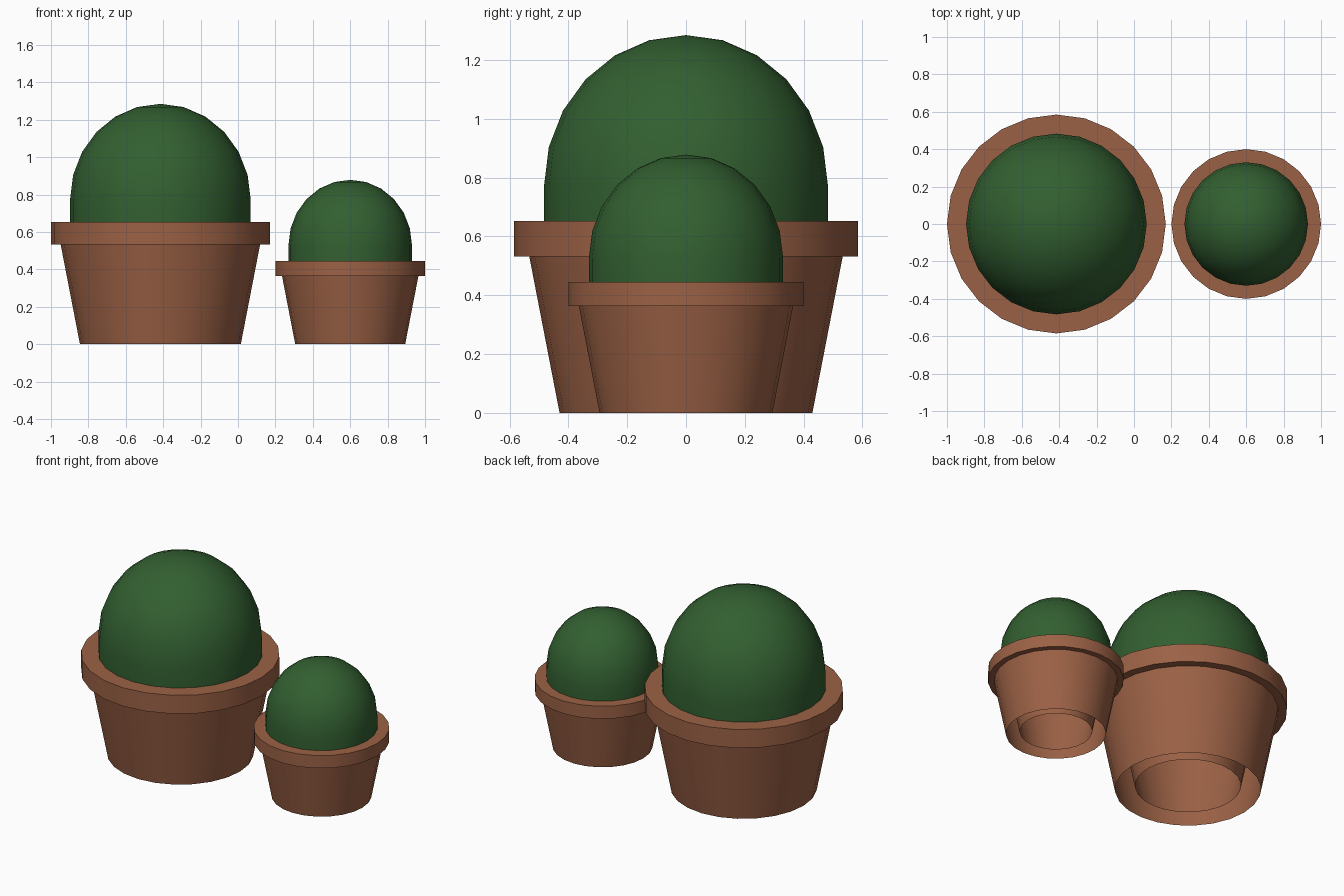
import bpy, bmesh
from math import sin, cos, pi, radians

if "Cube" in bpy.data.objects:
    bpy.data.objects.remove(bpy.data.objects["Cube"])

SIDES = 24


def material(name, color):
    m = bpy.data.materials.new(name)
    m.diffuse_color = color
    m.use_nodes = True
    m.node_tree.nodes["Principled BSDF"].inputs["Base Color"].default_value = m.diffuse_color
    return m


def lathe(name, profile, mat, x, scale):
    """Spin a (radius, z) profile around z; radius 0 makes a pole."""
    bm = bmesh.new()
    rings = []
    for r, z in profile:
        if r == 0:
            rings.append([bm.verts.new((0, 0, z))] * SIDES)
        else:
            rings.append([bm.verts.new((r * cos(2 * pi * i / SIDES),
                                        r * sin(2 * pi * i / SIDES), z))
                          for i in range(SIDES)])
    for a, b in zip(rings, rings[1:]):
        for i in range(SIDES):
            j = (i + 1) % SIDES
            corners = [a[i], a[j], b[j], b[i]]
            bm.faces.new(list(dict.fromkeys(corners)))
    for f in bm.faces:
        f.smooth = True
    mesh = bpy.data.meshes.new(name)
    bm.to_mesh(mesh)
    bm.free()
    mesh.set_sharp_from_angle(angle=radians(30))
    mesh.materials.append(mat)
    ob = bpy.data.objects.new(name, mesh)
    ob.location.x = x
    ob.scale = (scale,) * 3
    bpy.context.collection.objects.link(ob)
    return ob


clay = material("terracotta", (0.33, 0.12, 0.06, 1))
green = material("cactus_green", (0.032, 0.115, 0.03, 1))

# Pot: outer wall, overhanging rim, then inner wall; open underneath
pot = [(0.43, 0), (0.533, 0.532), (0.585, 0.532), (0.585, 0.652),
       (0.437, 0.652), (0.312, 0.023)]

# Cactus: short straight collar below a slightly tall half dome
dome = [(0.483, 0.652)]
dome += [(0.483 * cos(radians(a)), 0.772 + 0.513 * sin(radians(a)))
         for a in range(0, 90, 15)]
dome += [(0, 1.285)]

# Large and small potted plants
for size, x, s in (("large", -0.415, 1.0), ("small", 0.60, 0.4 / 0.585)):
    lathe(size + "_pot", pot, clay, x, s)
    lathe(size + "_cactus", dome, green, x, s)
